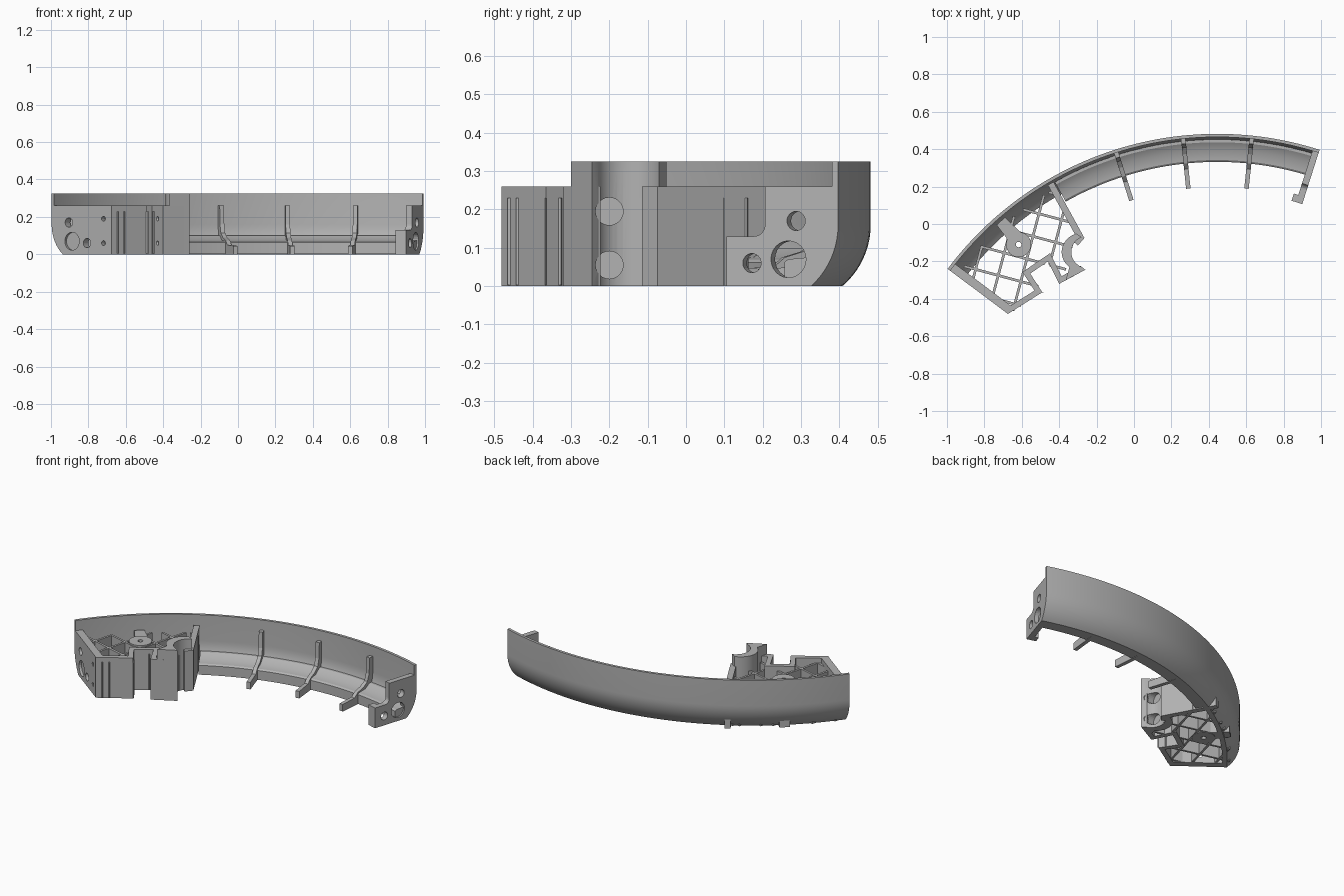
import bpy, bmesh, math
from mathutils import Vector

if "Cube" in bpy.data.objects:
    bpy.data.objects.remove(bpy.data.objects["Cube"])

CX, CY, R = 0.445, -1.318, 1.80      # centre and radius of the curved shell
A0, A1 = 72.3, 143.2                 # end angles of the shell
STEP = (119.4 - A0) / 4              # rib spacing

grey = bpy.data.materials.new("plain grey")
grey.diffuse_color = (0.45, 0.45, 0.45, 1)
grey.use_nodes = True
grey.node_tree.nodes["Principled BSDF"].inputs["Base Color"].default_value = grey.diffuse_color


def make(name, rings, smooth=False):
    """Skin a list of equal closed rings and cap both ends."""
    bm = bmesh.new()
    rows = [[bm.verts.new(p) for p in ring] for ring in rings]
    n = len(rows[0])
    for a, b in zip(rows, rows[1:]):
        for i in range(n):
            bm.faces.new((a[i], a[(i + 1) % n], b[(i + 1) % n], b[i]))
    bm.faces.new(rows[0][::-1])
    bm.faces.new(rows[-1])
    bmesh.ops.recalc_face_normals(bm, faces=bm.faces)
    me = bpy.data.meshes.new(name)
    bm.to_mesh(me)
    bm.free()
    me.materials.append(grey)
    ob = bpy.data.objects.new(name, me)
    bpy.context.collection.objects.link(ob)
    if smooth:
        bpy.ops.object.select_all(action='DESELECT')
        bpy.context.view_layer.objects.active = ob
        ob.select_set(True)
        bpy.ops.object.shade_smooth_by_angle(angle=math.radians(30))
    return ob


def at(angle, d, z, t=0):
    """Point at depth d inside the shell, shifted t along the arc."""
    a = math.radians(angle)
    c, s = math.cos(a), math.sin(a)
    return (CX + (R - d) * c - t * s, CY + (R - d) * s + t * c, z)


def sweep(name, profile, a0, a1, n):
    return make(name, [[at(a0 + (a1 - a0) * i / n, d, z) for d, z in profile]
                       for i in range(n + 1)], True)


def plate(name, pts, angle, t0, t1):
    return make(name, [[at(angle, d, z, t) for d, z in pts] for t in (t0, t1)])


def prism(name, pts, z0, z1, smooth=False):
    return make(name, [[(x, y, z) for x, y in pts] for z in (z0, z1)], smooth)


def strip(name, pts, thick, z0, z1, smooth=False):
    """Upright wall along a path, thickened to its left with mitred corners."""
    pts = [Vector(p) for p in pts]
    dirs = [(b - a).normalized() for a, b in zip(pts, pts[1:])]
    inner = []
    for i, p in enumerate(pts):
        n0, n1 = (Vector((-d.y, d.x)) for d in
                  (dirs[max(i - 1, 0)], dirs[min(i, len(dirs) - 1)]))
        m = (n0 + n1).normalized()
        inner.append(p + m * (thick / max(m.dot(n0), 0.5)))
    return prism(name, [tuple(p) for p in pts + inner[::-1]], z0, z1, smooth)


def circle(x, y, r, n=24):
    return [(x + r * math.cos(2 * math.pi * i / n), y + r * math.sin(2 * math.pi * i / n))
            for i in range(n)]


def cut(ob, cutter):
    m = ob.modifiers.new("hole", 'BOOLEAN')
    m.operation, m.object, m.solver = 'DIFFERENCE', cutter, 'EXACT'
    cutter.hide_render = True
    cutter.hide_viewport = True


# Curved shell, rounded under towards the bottom
def bend(r, end):
    return [(0.21 - r * math.cos(end * i / 10), 0.16 - r * math.sin(end * i / 10))
            for i in range(11)]


outer = bend(0.21, math.asin(0.16 / 0.21))
inner = bend(0.193, math.asin(0.16 / 0.193))
sweep("shell", [(0, 0.325)] + outer + inner[::-1] + [(0.017, 0.325)], A0, A1, 56)

# Bottom flange along the open bay
sweep("flange", [(0.08, 0.002), (0.15, 0.002), (0.15, 0.062), (0.14, 0.07),
                 (0.085, 0.075), (0.045, 0.1), (0.03, 0.1), (0.05, 0.04)], A0 + 0.3, 119.4, 40)

# Ribs with arms
rib = [(0.01, 0.26), (0.045, 0.26), (0.05, 0.16), (0.065, 0.115), (0.1, 0.09),
       (0.15, 0.075), (0.18, 0.05), (0.285, 0.045), (0.285, 0), (0.085, 0),
       (0.05, 0.035), (0.012, 0.14)]
for k in (1, 2, 3):
    plate("rib_%d" % k, rib, A0 + STEP * k, -0.012, 0.012)

# End bracket with stepped outline and foot
fillet = [(0.23 - 0.03 * math.cos(math.pi / 2 * i / 5), 0.16 - 0.03 * math.sin(math.pi / 2 * i / 5))
          for i in range(6)]
bracket = plate("end_bracket", [(0.01, 0.26), (0.2, 0.26)] + fillet +
                [(0.305, 0.13), (0.305, 0), (0.085, 0), (0.045, 0.04), (0.012, 0.14)],
                A0, 0.0, 0.035)
plate("bracket_foot", [(0.265, 0.0), (0.305, 0), (0.305, 0.13), (0.265, 0.13)], A0, 0.03, 0.06)

# Matching side wall of the block at the other end
side = plate("side_wall", [(0.01, 0.26), (0.4, 0.26), (0.4, 0), (0.085, 0),
                           (0.045, 0.04), (0.012, 0.14)], A1, -0.045, 0.0)
for d, z, r in ((0.236, 0.06, 0.025), (0.136, 0.07, 0.048), (0.115, 0.17, 0.025)):
    cut(bracket, plate("bracket_hole_cutter", circle(d, z, r), A0, -0.1, 0.1))
    depth = -0.015 if r > 0.04 else -0.1
    cut(side, plate("side_hole_cutter", circle(d, z, r), A1, depth, 0.1))
for z in (0.06, 0.19):
    cut(side, plate("pin_hole_cutter", circle(0.346, z, 0.013, 12), A1, -0.1, 0.1))

# Front wall of the block with its notch
outline = [(-0.676, -0.482), (-0.49, -0.365), (-0.555, -0.265), (-0.46, -0.2), (-0.40, -0.32)]
front = strip("front_wall", outline + [(-0.27, -0.25)], 0.03, 0, 0.26)
for z in (0.06, 0.19):
    h = make("notch_hole_cutter", [[(x, -0.26 + v, w) for v, w in circle(0, z, 0.012, 12)]
                                   for x in (-0.5, -0.39)])
    cut(front, h)

# Tall hooked post with a concave cradle
cradle = [(-0.25 + 0.085 * math.cos(math.radians(a)), -0.15 + 0.085 * math.sin(math.radians(a)))
          for a in range(250, 105, -10)]
rim = [(-0.27 + 0.117 * math.cos(math.radians(a)), -0.15 + 0.105 * math.sin(math.radians(a)))
       for a in range(110, 240, 10)]
post = prism("hooked_post", [(-0.26, -0.245)] + cradle + rim + [(-0.365, -0.3)], 0, 0.325, True)
for z in (0.055, 0.195):
    cut(post, make("post_hole_cutter", [[(x, -0.2 + v, w) for v, w in circle(0, z, 0.036)]
                                        for x in (-0.345, -0.1)]))

# Wall between block and open bay
strip("bay_wall", [(-0.30, -0.115), (-0.265, -0.075), (-0.43, 0.225)], 0.035, 0, 0.26)

# Lattice: parallel bars clipped to the block footprint
arc = [at(119.5 + (A1 - 119.5) * i / 12, 0.06, 0)[:2] for i in range(13)]
foot = [Vector(p) for p in [(-0.9, -0.28)] + outline + [(-0.365, -0.29), (-0.36, -0.15),
                                                        (-0.28, -0.08)] + arc]
hub = Vector((-0.617, -0.11))
count = 0
for ang in (75, 165):
    u = Vector((math.cos(math.radians(ang)), math.sin(math.radians(ang))))
    n = Vector((-u.y, u.x))
    for k in range(-4, 5):
        off = hub.dot(n) + (k + 0.5) * 0.125
        hits = []
        for a, b in zip(foot, foot[1:] + foot[:1]):
            da, db = a.dot(n) - off, b.dot(n) - off
            if (da < 0) != (db < 0):
                hits.append(a.lerp(b, da / (da - db)).dot(u))
        hits.sort()
        for s, e in zip(hits[::2], hits[1::2]):
            count += 1
            strip("lattice_bar_%d" % count, [n * (off - 0.007) + u * s,
                                             n * (off - 0.007) + u * e], 0.014, 0.003, 0.23)

# Hub disc with centre hole and its stay to the shell
disc = prism("hub_disc", circle(hub.x, hub.y, 0.067, 32), 0.0, 0.24, True)
cut(disc, prism("hub_hole_cutter", circle(hub.x, hub.y, 0.015, 16), -0.1, 0.4))
prism("hub_stay", [(-0.67, -0.09), (-0.60, -0.05), (-0.69, 0.035), (-0.735, -0.005)], 0.003, 0.235)
